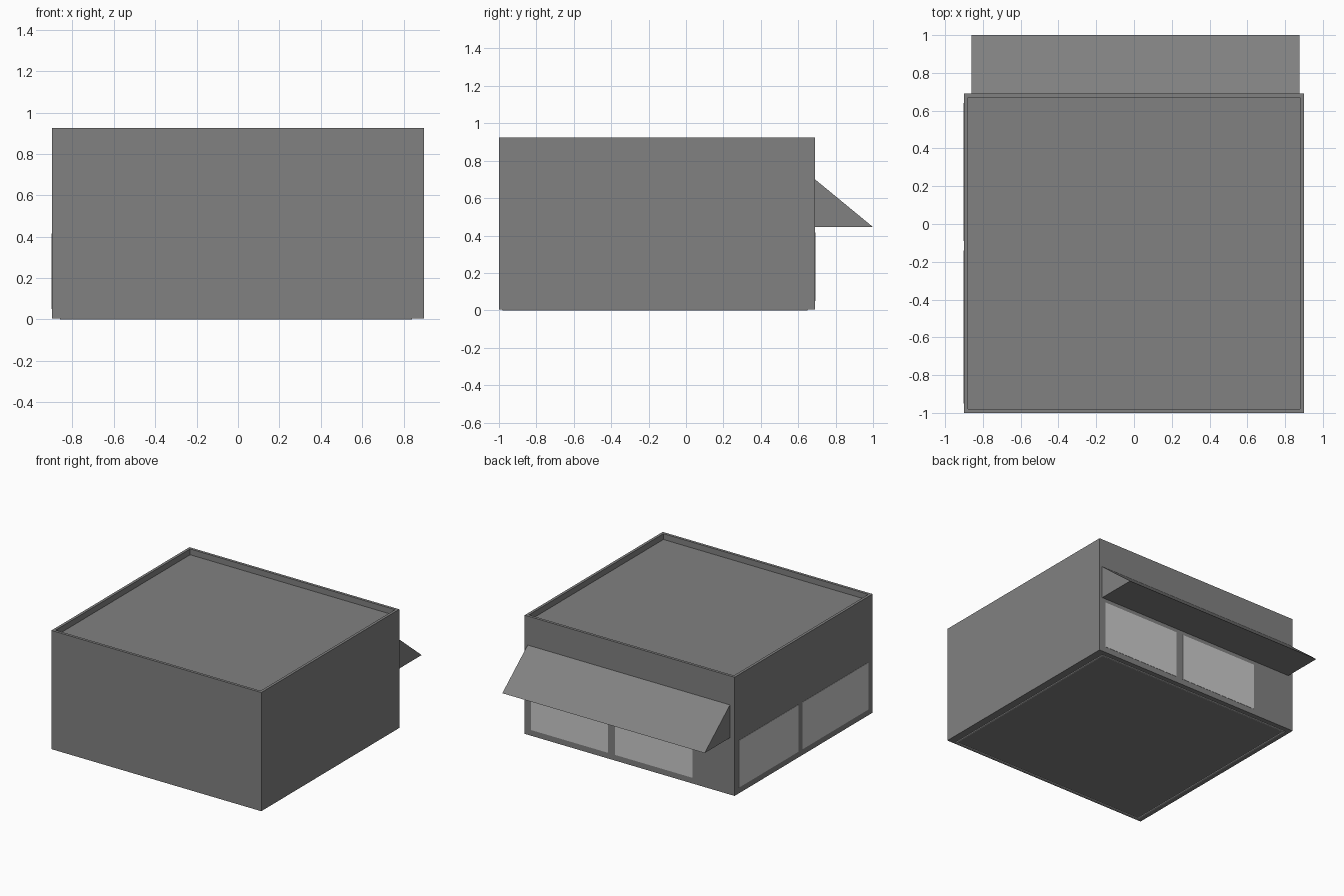
import bpy, bmesh
from mathutils import Vector

if "Cube" in bpy.data.objects:
    bpy.data.objects.remove(bpy.data.objects["Cube"])


def material(name, v):
    m = bpy.data.materials.new(name)
    m.diffuse_color = (v, v, v, 1)
    m.use_nodes = True
    m.node_tree.nodes["Principled BSDF"].inputs["Base Color"].default_value = m.diffuse_color
    return m


WALL = material("dark_grey", 0.22)
PALE = material("pale_grey", 0.75)


def finish(name, bm, mat):
    bmesh.ops.recalc_face_normals(bm, faces=bm.faces[:])
    me = bpy.data.meshes.new(name)
    bm.to_mesh(me)
    bm.free()
    me.materials.append(mat)
    ob = bpy.data.objects.new(name, me)
    bpy.context.collection.objects.link(ob)
    return ob


def box(name, lo, hi, mat, rim=None):
    """Box from corner to corner; rim = (face direction, rim width, recess depth)."""
    lo, hi = Vector(lo), Vector(hi)
    bm = bmesh.new()
    bmesh.ops.create_cube(bm, size=1)
    for v in bm.verts:
        v.co = Vector((v.co[i] + 0.5) * (hi[i] - lo[i]) + lo[i] for i in range(3))
    if rim:
        side, width, depth = rim
        bm.normal_update()
        face = [f for f in bm.faces if f.normal.z * side > 0.9][0]
        bmesh.ops.inset_region(bm, faces=[face], thickness=width)
        # step the inner panel inwards
        new = bmesh.ops.extrude_face_region(bm, geom=[face])["geom"]
        verts = [g for g in new if isinstance(g, bmesh.types.BMVert)]
        bmesh.ops.translate(bm, verts=verts, vec=(0, 0, -side * depth))
        if face.is_valid:
            bmesh.ops.delete(bm, geom=[face], context="FACES_ONLY")
    return finish(name, bm, mat)


# building shell with a low parapet around the roof
box("building_body", (-0.90, -1.0, 0.005), (0.90, 0.69, 0.925), WALL, (1, 0.03, 0.045))

# floor plate showing just below the walls
box("floor_plate", (-0.86, -0.98, 0.0), (0.84, 0.65, 0.02), PALE, (-1, 0.012, 0.006))

# windows on the back wall
for i, (a, b) in enumerate([(0.185, 0.845), (-0.54, 0.125)]):
    box(f"back_window_{i + 1}", (a, 0.68, 0.05), (b, 0.692, 0.415), PALE)

# windows on the left wall
for i, (a, b) in enumerate([(-0.09, 0.64), (-0.95, -0.14)]):
    box(f"side_window_{i + 1}", (-0.902, a, 0.05), (-0.89, b, 0.415), PALE)

# sloping awning: triangular profile swept along x
bm = bmesh.new()
profile = [bm.verts.new((-0.86, y, z)) for y, z in [(0.69, 0.445), (1.0, 0.445), (0.69, 0.70)]]
end = bm.faces.new(profile)
new = bmesh.ops.extrude_face_region(bm, geom=[end], use_keep_orig=True)["geom"]
bmesh.ops.translate(bm, vec=(1.735, 0, 0),
                    verts=[g for g in new if isinstance(g, bmesh.types.BMVert)])
finish("awning", bm, WALL)
